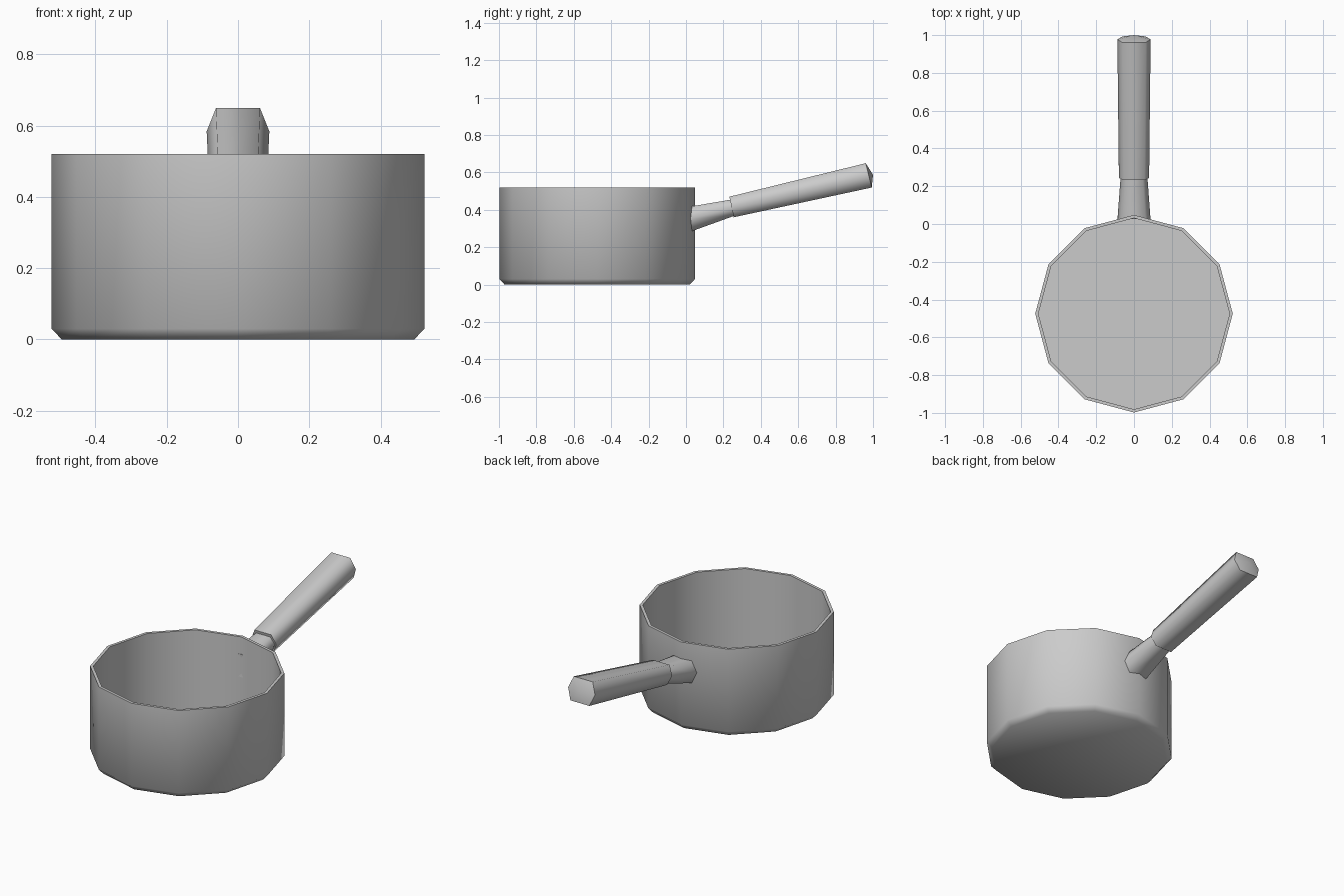
import bpy, bmesh, math
from mathutils import Vector

cube = bpy.data.objects.get("Cube")
if cube:
    bpy.data.objects.remove(cube, do_unlink=True)

grey = bpy.data.materials.new("grey metal")
grey.use_nodes = True
colour = (0.6, 0.6, 0.6, 1)
grey.diffuse_color = colour
grey.node_tree.nodes["Principled BSDF"].inputs["Base Color"].default_value = colour


def loft(name, rings, sharp, start_tip, end_tip):
    """Skin rings of points, close both ends with fans, crease the sharp rings."""
    bm = bmesh.new()
    loops = [[bm.verts.new(p) for p in ring] for ring in rings]
    n = len(loops[0])
    for a, b in zip(loops, loops[1:]):
        for i in range(n):
            j = (i + 1) % n
            bm.faces.new((a[i], a[j], b[j], b[i]))
    for loop, tip in ((loops[0], start_tip), (loops[-1], end_tip)):
        centre = bm.verts.new(tip)
        for i in range(n):
            bm.faces.new((loop[i], loop[(i + 1) % n], centre))
    for f in bm.faces:
        f.smooth = True
    for k in sharp:
        for i in range(n):
            bm.edges.get((loops[k][i], loops[k][(i + 1) % n])).smooth = False
    bmesh.ops.recalc_face_normals(bm, faces=bm.faces)
    mesh = bpy.data.meshes.new(name)
    bm.to_mesh(mesh)
    bm.free()
    mesh.materials.append(grey)
    obj = bpy.data.objects.new(name, mesh)
    bpy.context.collection.objects.link(obj)
    return obj


def hexagon(half_width, flat, top, bottom):
    """Six-sided section between a top and a bottom (y, z) point."""
    t, b = Vector((0, *top)), Vector((0, *bottom))
    m, x = (t + b) / 2, Vector((1, 0, 0))
    return [t - x * flat, t + x * flat, m + x * half_width,
            b + x * flat, b - x * flat, m - x * half_width]


# Twelve-sided pan: outside up to the rim, then down the inside to the floor
PAN_Y = -0.475
profile = [(0.495, 0), (0.523, 0.03), (0.523, 0.52), (0.506, 0.52), (0.506, 0.03)]
rings = [[(r * math.cos(i * math.pi / 6), PAN_Y + r * math.sin(i * math.pi / 6), z)
          for i in range(12)] for r, z in profile]
loft("pan_body", rings, (2, 3, 4), (0, PAN_Y, 0), (0, PAN_Y, 0.03))

# Tapered neck, its root shaped to the pan wall
root = hexagon(0.088, 0.06, (0.045, 0.418), (0.045, 0.284))
for p in root:
    p.y = 0.043 - 0.268 * abs(p.x)
neck_end = hexagon(0.07, 0.045, (0.25, 0.456), (0.27, 0.372))
loft("neck", [root, neck_end], (0, 1), (0, 0.04, 0.351), (0, 0.26, 0.414))

# Hexagonal grip with a slightly domed end
grip_start = hexagon(0.08, 0.055, (0.232, 0.47), (0.255, 0.36))
grip_end = hexagon(0.088, 0.062, (0.961, 0.649), (0.993, 0.519))
loft("grip", [grip_start, grip_end], (0, 1), (0, 0.244, 0.415), (0, 1.0, 0.587))
